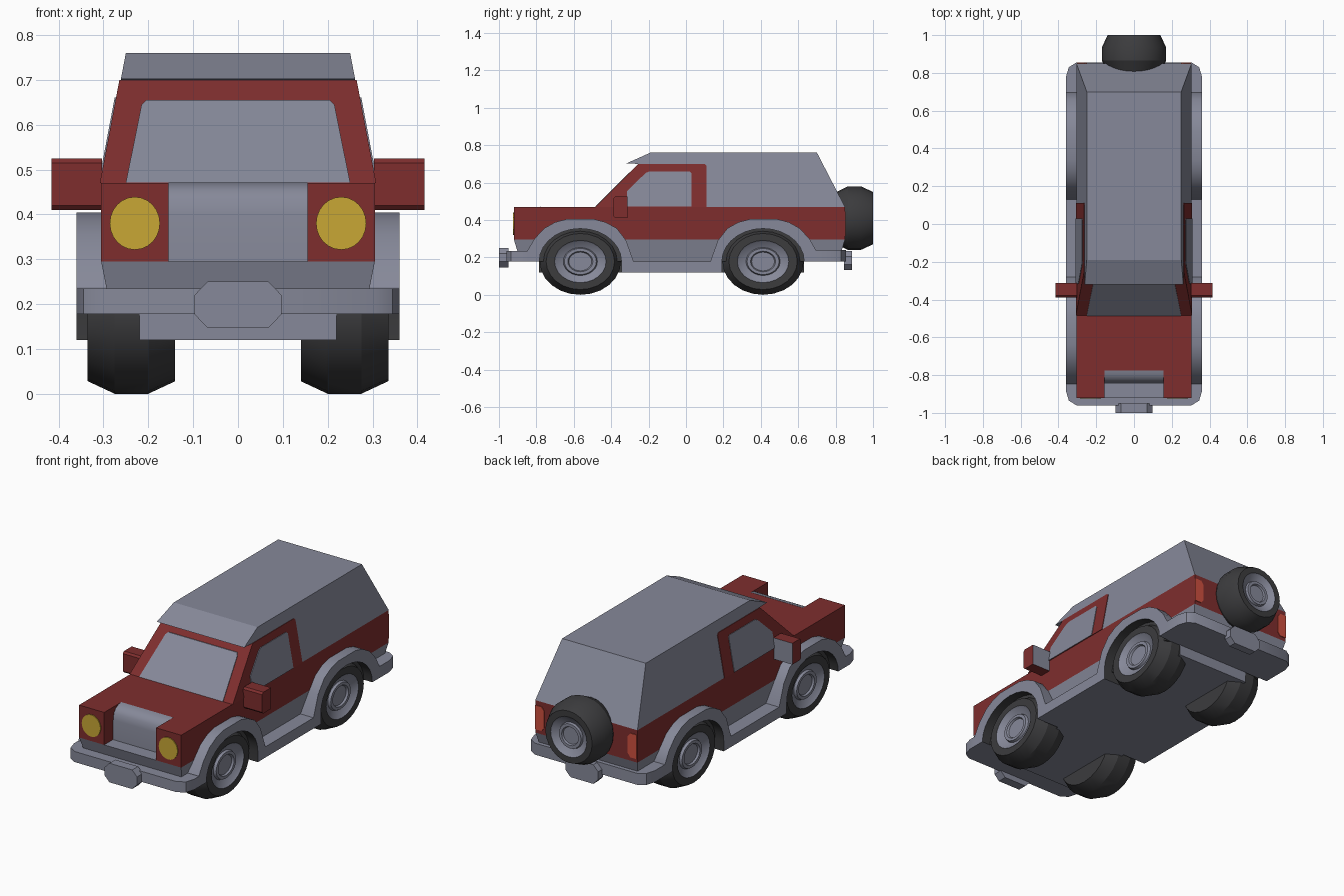
import bpy, bmesh, math
from mathutils import Vector

if "Cube" in bpy.data.objects:
    bpy.data.objects.remove(bpy.data.objects["Cube"])


def material(name, rgb):
    m = bpy.data.materials.new(name)
    m.diffuse_color = (*rgb, 1)
    m.use_nodes = True
    m.node_tree.nodes["Principled BSDF"].inputs["Base Color"].default_value = m.diffuse_color
    return m


RED = material("body red", (0.21, 0.027, 0.027))
GREY = material("trim grey", (0.24, 0.25, 0.32))
DARK = material("rubber dark", (0.045, 0.045, 0.048))
YELLOW = material("headlight yellow", (0.58, 0.39, 0.035))
LAMP = material("tail lamp red", (0.62, 0.08, 0.05))


def finish(name, bm, mats, smooth=0):
    bmesh.ops.recalc_face_normals(bm, faces=bm.faces)
    me = bpy.data.meshes.new(name)
    bm.to_mesh(me)
    bm.free()
    for m in mats:
        me.materials.append(m)
    if smooth:
        me.polygons.foreach_set("use_smooth", [True] * len(me.polygons))
        me.set_sharp_from_angle(angle=math.radians(smooth))
    ob = bpy.data.objects.new(name, me)
    bpy.context.collection.objects.link(ob)
    return ob


def loft(name, rings, mats, smooth=0, rule=None):
    """Skin matching closed rings, cap both ends, colour faces by a rule."""
    bm = bmesh.new()
    vs = [[bm.verts.new(p) for p in r] for r in rings]
    n = len(vs[0])
    for a, b in zip(vs, vs[1:]):
        for i in range(n):
            j = (i + 1) % n
            bm.faces.new((a[i], a[j], b[j], b[i]))
    bm.faces.new(vs[0])
    bm.faces.new(vs[-1])
    bmesh.ops.recalc_face_normals(bm, faces=bm.faces)
    if rule:
        for f in bm.faces:
            f.material_index = rule(f.calc_center_median(), f.normal)
    return finish(name, bm, mats, smooth)


def prism_x(name, yz, x0, x1, mats, **k):
    return loft(name, [[(x, y, z) for y, z in yz] for x in (x0, x1)], mats, **k)


def prism_y(name, xz, y0, y1, mats, **k):
    return loft(name, [[(x, y, z) for x, z in xz] for y in (y0, y1)], mats, **k)


def prism_z(name, xy, z0, z1, mats, **k):
    return loft(name, [[(x, y, z) for x, y in xy] for z in (z0, z1)], mats, **k)


def rect(a0, a1, b0, b1):
    return [(a0, b0), (a1, b0), (a1, b1), (a0, b1)]


def half_width(z):
    return 0.305 - 0.055 * (z - 0.47) / 0.29


def cabin_slab(name, yz, grow, mat):
    rings = [[(s * (half_width(z) + grow), y, z) for y, z in yz] for s in (-1, 1)]
    return loft(name, rings, [mat])


def wheel(name, centre, axis, stretch, prof, tyre_bands, seg=24):
    """Lathe a wheel; axis is the outward direction, stretch widens it along y."""
    axis = Vector(axis)
    side = Vector((0, 1, 0)) if axis.x else Vector((1, 0, 0))
    bm = bmesh.new()
    rings = []
    for d, r in prof:
        rings.append([bm.verts.new(Vector(centre) + axis * d
                      + side * (r * stretch * math.cos(2 * math.pi * i / seg))
                      + Vector((0, 0, r * math.sin(2 * math.pi * i / seg))))
                      for i in range(seg)])
    for k, (a, b) in enumerate(zip(rings, rings[1:])):
        for i in range(seg):
            j = (i + 1) % seg
            bm.faces.new((a[i], a[j], b[j], b[i])).material_index = int(k >= tyre_bands)
    bm.faces.new(rings[0])
    bm.faces.new(rings[-1]).material_index = 1
    return finish(name, bm, [DARK, GREY], 25)


WHEELS = (("front", -0.565), ("rear", 0.412))
WZ = 0.178


def arch(cy, n=14):
    return [(cy + 0.22 * math.cos(math.pi * i / n), WZ + 0.176 * math.sin(math.pi * i / n))
            for i in range(n + 1)]


# Lower body: main block, headlight blocks and rounded grille
prism_x("lower_body", rect(-0.78, 0.85, 0.295, 0.47), -0.305, 0.305, [RED])
for s, side in ((-1, "left"), (1, "right")):
    prism_x("headlight_block_" + side, rect(-0.92, -0.78, 0.295, 0.47),
            s * 0.155, s * 0.305, [RED])
prism_x("grille", [(-0.775, 0.295), (-0.775, 0.471), (-0.80, 0.467), (-0.822, 0.455),
                   (-0.837, 0.435), (-0.843, 0.40), (-0.845, 0.295)],
        -0.155, 0.155, [GREY], smooth=40)

# Tapered skirt below the body
loft("skirt", [[(x, y, 0.295) for x, y in rect(-0.305, 0.305, -0.92, 0.85)],
               [(x, y, 0.178) for x, y in rect(-0.282, 0.282, -0.885, 0.815)]], [GREY])

# Underbody with dark wheel-well sides
prism_x("underbody", rect(-0.785, 0.632, 0.12, 0.25), -0.22, 0.22, [GREY, DARK],
        rule=lambda c, n: int(abs(n.x) > 0.5))

# Cabin with roof visor, red door frames and flush windows
cabin_slab("cabin", [(-0.48, 0.47), (0.85, 0.47), (0.70, 0.76), (-0.19, 0.76),
                     (-0.32, 0.702), (-0.25, 0.70)], 0, GREY)
cabin_slab("door_frames", [(-0.484, 0.47), (0.11, 0.47), (0.11, 0.69), (0.10, 0.70),
                           (-0.254, 0.70)], 0.003, RED)
cabin_slab("side_windows", [(-0.32, 0.471), (-0.315, 0.555), (-0.215, 0.652), (-0.195, 0.66),
                            (0.02, 0.66), (0.03, 0.65), (0.03, 0.471)], 0.006, GREY)
glass = [(-0.25, 0.471), (0.25, 0.471), (0.215, 0.645), (0.205, 0.655),
         (-0.205, 0.655), (-0.215, 0.645)]
loft("windshield", [[(x, -0.484 + z - 0.47 + d, z) for x, z in glass]
                    for d in (-0.004, 0.003)], [GREY])

# Fenders: both arches and the sill in one profile per side
profile = [(-0.847, 0.178), (-0.847, 0.238), (-0.81, 0.30), (-0.757, 0.356), (-0.70, 0.388),
           (-0.64, 0.404), (-0.49, 0.404), (-0.43, 0.388), (-0.37, 0.356), (-0.32, 0.29),
           (-0.28, 0.178), (0.13, 0.178), (0.17, 0.29), (0.222, 0.356), (0.28, 0.388),
           (0.34, 0.404), (0.49, 0.404), (0.55, 0.388), (0.607, 0.356), (0.66, 0.30),
           (0.695, 0.238), (0.695, 0.178)]
profile += arch(0.412) + [(0.192, 0.12), (-0.345, 0.12)] + arch(-0.565)


def arch_rule(c, n):
    if abs(n.x) > 0.5:
        return 0
    return int(any(((c.y - cy) / 0.226) ** 2 + (max(c.z - WZ, 0) / 0.182) ** 2 < 1
                   and n.y * (cy - c.y) + n.z * (WZ - c.z) > 0 and (c.z > 0.18 or abs(n.y) > 0.5)
                   for _, cy in WHEELS))


for s, side in ((-1, "left"), (1, "right")):
    prism_x("fender_" + side, profile, s * 0.22, s * 0.36, [GREY, DARK],
            rule=arch_rule, smooth=30)
    for end, cy in WHEELS:
        prism_x(f"wheel_well_{end}_{side}", arch(cy), s * 0.2, s * 0.309, [DARK])
        wheel(f"{end}_wheel_{side}", (0, cy, WZ), (s, 0, 0), 1.22,
              [(0.14, 0.08), (0.14, 0.15), (0.20, 0.178), (0.275, 0.178), (0.335, 0.15),
               (0.335, 0.113), (0.328, 0.106), (0.312, 0.075), (0.325, 0.07),
               (0.325, 0.055), (0.315, 0.05)], 5)

# Bumpers with rounded corners, each with an eight-sided plate
for name, y, yin, top in (("front", -0.96, -0.847, 0.235), ("rear", 0.855, 0.695, 0.24)):
    d = 1 if y < 0 else -1
    half = [(0.36, yin), (0.36, y + d * 0.075), (0.345, y + d * 0.025), (0.305, y)]
    prism_z(name + "_bumper", half + [(-x, v) for x, v in reversed(half)],
            0.178, top, [GREY], smooth=40)
    z0 = 0.147 if y < 0 else 0.132
    z1 = z0 + 0.103
    half = [(0.068, z0), (0.097, z0 + 0.03), (0.097, z1 - 0.03), (0.068, z1)]
    prism_y(name + "_plate", half + [(-x, z) for x, z in reversed(half)],
            y + d * 0.01, -1.0 if y < 0 else 0.888, [GREY])

# Lamps and mirrors
for s, side in ((-1, "left"), (1, "right")):
    disc = [(s * 0.23 + 0.056 * math.cos(t * math.pi / 12),
             0.38 + 0.059 * math.sin(t * math.pi / 12)) for t in range(24)]
    prism_y("headlight_" + side, disc, -0.925, -0.917, [YELLOW])
    lamp = [(s * x, z) for x, z in ((0.303, 0.315), (0.265, 0.315), (0.25, 0.335),
                                    (0.25, 0.425), (0.265, 0.445), (0.303, 0.445))]
    prism_y("tail_lamp_" + side, lamp, 0.846, 0.854, [LAMP])
    prism_x("mirror_" + side, [(-0.388, 0.42), (-0.378, 0.41), (-0.313, 0.41), (-0.313, 0.525),
                               (-0.378, 0.525), (-0.388, 0.515)],
            s * 0.303, s * 0.416, [RED, GREY], rule=lambda c, n: int(n.y > 0.9))

# Spare wheel on the tailgate
wheel("spare_wheel", (0, 0, 0.41), (0, 1, 0), 1.0,
      [(0.78, 0.10), (0.80, 0.137), (0.865, 0.17), (0.935, 0.17), (1.0, 0.14), (1.0, 0.108),
       (0.993, 0.10), (0.977, 0.07), (0.99, 0.066), (0.99, 0.05), (0.98, 0.046)], 5)
